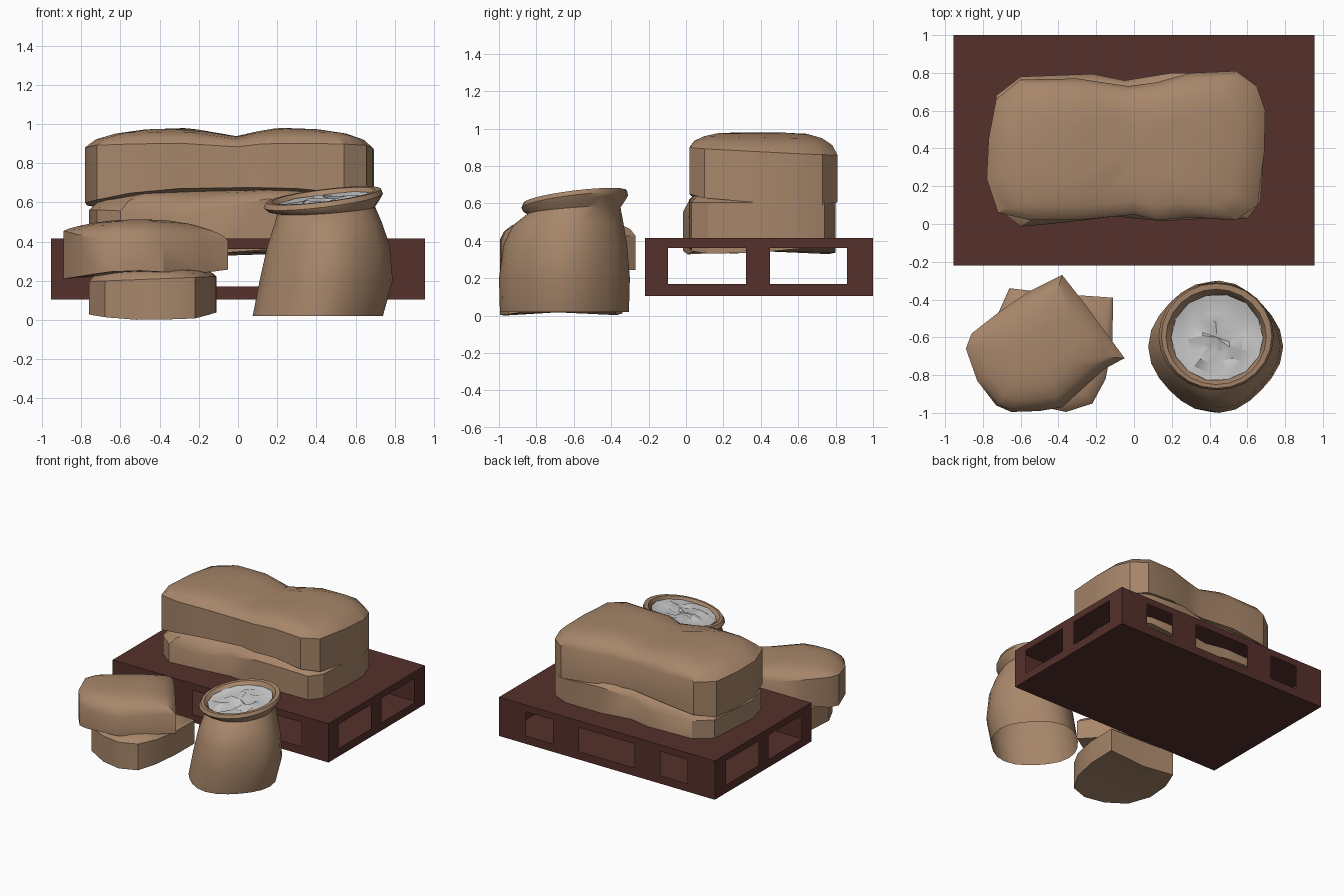
import bpy, bmesh, math, random
from math import sin, cos, pi, exp

if "Cube" in bpy.data.objects:
    bpy.data.objects.remove(bpy.data.objects["Cube"])

random.seed(4)


def material(name, rgb):
    m = bpy.data.materials.new(name)
    m.diffuse_color = (*rgb, 1)
    m.use_nodes = True
    m.node_tree.nodes["Principled BSDF"].inputs["Base Color"].default_value = m.diffuse_color
    return m


TAN = material("burlap", (0.39, 0.24, 0.145))
WOOD = material("dark_wood", (0.09, 0.03, 0.024))


def finish(bm, name, mat=None, smooth=None):
    bmesh.ops.recalc_face_normals(bm, faces=bm.faces)
    me = bpy.data.meshes.new(name)
    bm.to_mesh(me)
    bm.free()
    ob = bpy.data.objects.new(name, me)
    bpy.context.collection.objects.link(ob)
    if mat:
        me.materials.append(mat)
    if smooth:
        bpy.ops.object.select_all(action='DESELECT')
        ob.select_set(True)
        bpy.context.view_layer.objects.active = ob
        bpy.ops.object.shade_smooth_by_angle(angle=math.radians(smooth))
    return ob


def loft(bm, rings, tip=None):
    """Bridge point rings with quads; returns vertex rings."""
    vr = [[bm.verts.new(p) for p in r] for r in rings]
    for a, b in zip(vr, vr[1:]):
        for i in range(len(a)):
            j = (i + 1) % len(a)
            bm.faces.new((a[i], a[j], b[j], b[i]))
    if tip:
        t = bm.verts.new(tip)
        last = vr[-1]
        for i in range(len(last)):
            bm.faces.new((last[i], last[(i + 1) % len(last)], t))
    return vr


def filled_sack(name, outline, low, crease, top):
    """Upright wall from an outline, creased edge, domed top, flat base."""
    cx = sum(p[0] for p in outline) / len(outline)
    cy = sum(p[1] for p in outline) / len(outline)
    rings = [[(x, y, low(x, y)) for x, y in outline],
             [(x, y, crease(x, y)) for x, y in outline]]
    for s in (0.93, 0.8, 0.6, 0.35):
        f = (1 - s ** 4) ** 0.6
        ring = []
        for x, y in outline:
            px, py = cx + (x - cx) * s, cy + (y - cy) * s
            ring.append((px, py, crease(x, y) * (1 - f) + top(px, py) * f))
        rings.append(ring)
    bm = bmesh.new()
    vr = loft(bm, rings, (cx, cy, top(cx, cy)))
    c = bm.verts.new((cx, cy, sum(v.co.z for v in vr[0]) / len(outline)))
    n = len(outline)
    for i in range(n):
        bm.faces.new((vr[0][(i + 1) % n], vr[0][i], c))
    return finish(bm, name, TAN, 32)


# Pallet: hollow thin shell, fork openings cut in each wall
XS = (-0.955, -0.715, -0.475, -0.245, 0.245, 0.475, 0.715, 0.955)
YS = (-0.22, -0.095, 0.32, 0.45, 0.86, 1.0)
ZS = (0.105, 0.17, 0.362, 0.415)
bm = bmesh.new()


def wall(us, place):
    """Grid wall; odd columns of the middle row stay open."""
    for i in range(len(us) - 1):
        for k in range(3):
            if not (k == 1 and i % 2):
                u0, u1, z0, z1 = us[i], us[i + 1], ZS[k], ZS[k + 1]
                bm.faces.new([bm.verts.new(place(u, z)) for u, z in
                              ((u0, z0), (u1, z0), (u1, z1), (u0, z1))])


for y in (YS[0], YS[-1]):
    wall(XS, lambda u, z: (u, y, z))
for x in (XS[0], XS[-1]):
    wall(YS, lambda u, z: (x, u, z))
# decks share the wall grid points so the shell welds cleanly
for z in (ZS[0], ZS[-1]):
    for x0, x1 in zip(XS, XS[1:]):
        for y0, y1 in zip(YS, YS[1:]):
            bm.faces.new([bm.verts.new(p) for p in
                          ((x0, y0, z), (x1, y0, z), (x1, y1, z), (x0, y1, z))])
bmesh.ops.remove_doubles(bm, verts=bm.verts, dist=0.001)
finish(bm, "pallet", WOOD)

# Two long sacks stacked on the pallet
filled_sack(
    "pallet_sack_lower",
    [(-0.76, 0.25), (-0.72, 0.08), (-0.6, -0.015), (-0.35, 0.01), (-0.1, 0.04),
     (0.15, 0.015), (0.4, 0.03), (0.6, 0.03), (0.67, 0.12), (0.69, 0.4),
     (0.69, 0.6), (0.64, 0.74), (0.5, 0.8), (0.2, 0.8), (-0.05, 0.76),
     (-0.22, 0.795), (-0.6, 0.78), (-0.73, 0.68)],
    lambda x, y: 0.345 + 0.018 * sin(5 * x + 6 * y),
    lambda x, y: 0.585 + 0.03 * x - 0.05 * exp(-((x + 0.35) / 0.2) ** 2) + 0.03 * exp(-((x - 0.2) / 0.2) ** 2),
    lambda x, y: 0.675)
filled_sack(
    "pallet_sack_upper",
    [(-0.78, 0.24), (-0.72, 0.06), (-0.55, 0.02), (-0.3, 0.02), (0, 0.05),
     (0.12, 0.02), (0.3, 0.035), (0.54, 0.02), (0.655, 0.1), (0.69, 0.38),
     (0.695, 0.6), (0.65, 0.73), (0.54, 0.81), (0.3, 0.8), (0.12, 0.75), (-0.03, 0.73),
     (-0.3, 0.77), (-0.6, 0.765), (-0.73, 0.66), (-0.77, 0.45)],
    lambda x, y: 0.675 - 0.07 * min(1, abs(x / 0.75)) ** 3 - 0.06 * max(0, y - 0.1),
    lambda x, y: 0.905 - 0.05 * y - 0.02 * exp(-((x + 0.03) / 0.13) ** 2) - 0.02 * abs(x) ** 2,
    lambda x, y: 0.982 - 0.045 * exp(-((x + 0.03) / 0.14) ** 2) - 0.03 * abs(x) ** 4)

# Two shorter sacks on the ground
filled_sack(
    "ground_sack_lower",
    [(-0.66, -0.34), (-0.4, -0.37), (-0.11, -0.39), (-0.115, -0.63), (-0.15, -0.82),
     (-0.22, -0.95), (-0.36, -0.995), (-0.52, -0.96), (-0.68, -0.88), (-0.76, -0.72),
     (-0.74, -0.52)],
    lambda x, y: max(0.0, 0.35 * (abs(x + 0.38) - 0.1) ** 2 + 0.2 * max(0, x + 0.25)),
    lambda x, y: 0.21 + 0.04 * (x + 0.4),
    lambda x, y: 0.265)
filled_sack(
    "ground_sack_upper",
    [(-0.38, -0.27), (-0.27, -0.41), (-0.16, -0.56), (-0.05, -0.71), (-0.16, -0.77),
     (-0.38, -0.97), (-0.5, -0.99), (-0.65, -0.995), (-0.73, -0.96), (-0.83, -0.83),
     (-0.89, -0.66), (-0.86, -0.58), (-0.72, -0.47), (-0.56, -0.36)],
    lambda x, y: 0.24 + 0.05 * (x + 0.5) + 0.015 * sin(8 * x),
    lambda x, y: 0.395 + 0.14 * max(0, -x - 0.55) + 0.05 * (y + 0.9),
    lambda x, y: 0.513 - 0.25 * (x + 0.5) ** 2)


# Open sack: rings of (x0, x1, y0, y1, z, tilt, diagonal squeeze)
def ring(x0, x1, y0, y1, z, tilt, squeeze=0, n=24):
    cx, cy, rx, ry = (x0 + x1) / 2, (y0 + y1) / 2, (x1 - x0) / 2, (y1 - y0) / 2
    pts = []
    for i in range(n):
        a = 2 * pi * i / n
        f = 1 - squeeze * (1 - cos(4 * a)) / 2
        x, y = cx + rx * f * cos(a), cy + ry * f * sin(a)
        pts.append((x, y, z + tilt * (0.12 * (x - 0.44) + 0.12 * (y + 0.59))))
    return pts


bm = bmesh.new()
loft(bm, [ring(*r) for r in (
    (0.075, 0.74, -0.995, -0.305, 0.02, 0, 0.06),
    (0.11, 0.79, -1.0, -0.3, 0.2, 0, 0.07),
    (0.15, 0.775, -0.975, -0.315, 0.38, 0, 0.07),
    (0.185, 0.735, -0.925, -0.335, 0.49, 0.2, 0.04),
    (0.20, 0.70, -0.85, -0.35, 0.56, 0.6),
    (0.15, 0.73, -0.87, -0.32, 0.59, 1),
    (0.13, 0.74, -0.88, -0.31, 0.61, 1),
    (0.145, 0.73, -0.87, -0.315, 0.635, 1),
    (0.17, 0.70, -0.85, -0.345, 0.635, 1),
    (0.20, 0.68, -0.825, -0.375, 0.60, 1),
    (0.20, 0.68, -0.825, -0.375, 0.55, 1))])
finish(bm, "open_sack", TAN, 40)

# Lumpy grey contents
bm = bmesh.new()
lumps = []
for s in (1.0, 0.82, 0.6, 0.35):
    r = ring(0.44 - 0.245 * s, 0.44 + 0.245 * s, -0.6 - 0.23 * s, -0.6 + 0.23 * s, 0.615, 1, 0, 14)
    k = 0.004 if s == 1 else 0.02
    lumps.append([(x + random.uniform(-k, k) * 0.6, y + random.uniform(-k, k) * 0.6,
                   z + random.uniform(-k, k)) for x, y, z in r])
loft(bm, lumps, (0.44, -0.6, 0.62))
finish(bm, "sack_contents", None, 30)
